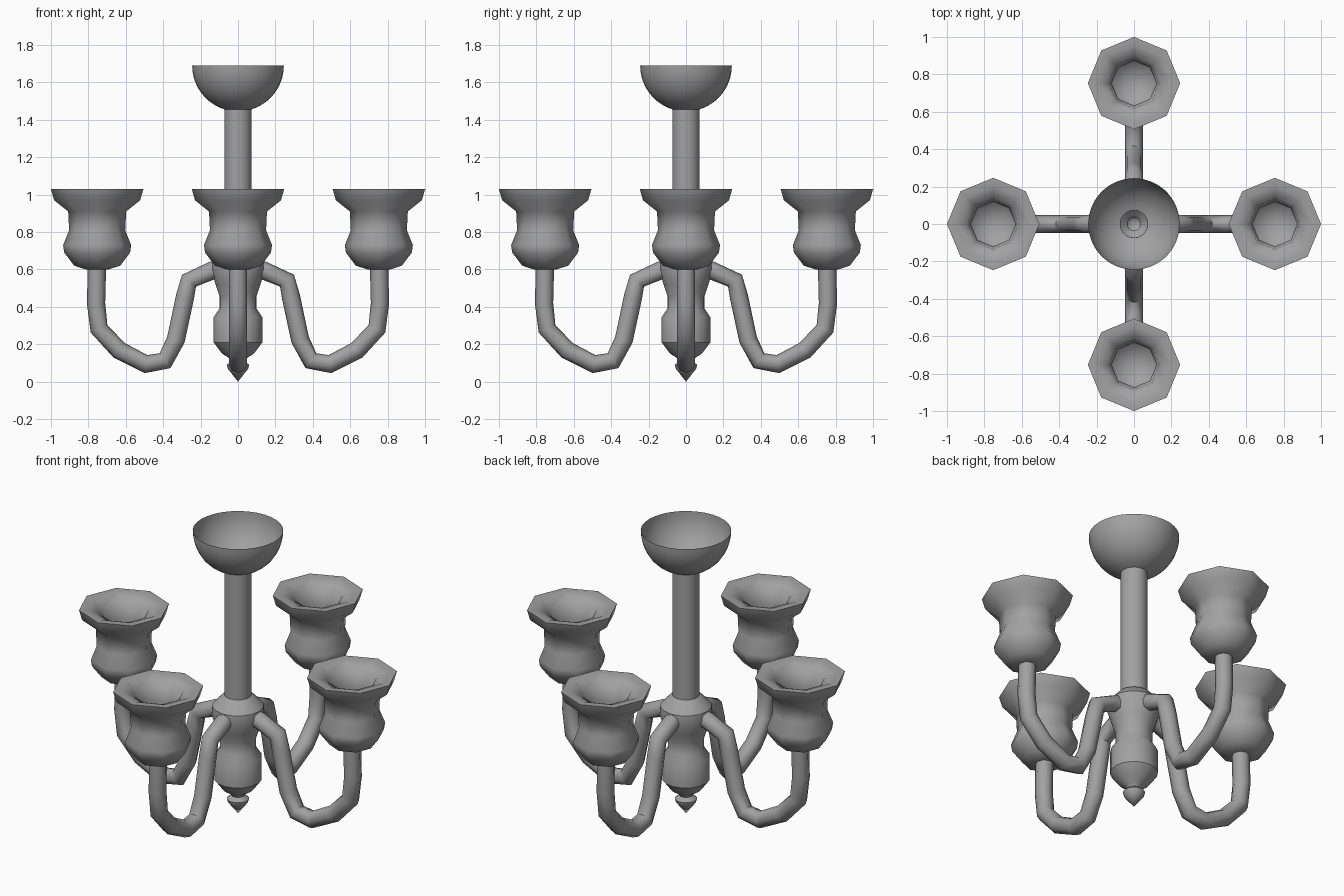
import bpy, bmesh, math
from mathutils import Matrix, Vector

cube = bpy.data.objects.get("Cube")
if cube:
    bpy.data.objects.remove(cube)

# One painted metal colour
GREY = (0.36, 0.36, 0.36, 1)
metal = bpy.data.materials.new("grey_metal")
metal.use_nodes = True
metal.diffuse_color = GREY
metal.node_tree.nodes["Principled BSDF"].inputs["Base Color"].default_value = GREY


def smooth(obj, angle):
    bpy.ops.object.select_all(action="DESELECT")
    obj.select_set(True)
    bpy.context.view_layer.objects.active = obj
    bpy.ops.object.shade_smooth_by_angle(angle=math.radians(angle))


def lathe(name, profile, sides, center=(0, 0, 0), angle=40):
    """Turn a (radius, height) profile around the vertical axis."""
    bm = bmesh.new()
    verts = [bm.verts.new((r, 0, z)) for r, z in profile]
    edges = [bm.edges.new(pair) for pair in zip(verts, verts[1:])]
    bmesh.ops.spin(bm, geom=verts + edges, cent=(0, 0, 0), axis=(0, 0, 1),
                   angle=math.tau, steps=sides)
    bmesh.ops.remove_doubles(bm, verts=bm.verts, dist=0.0005)
    bmesh.ops.recalc_face_normals(bm, faces=bm.faces)
    mesh = bpy.data.meshes.new(name)
    bm.to_mesh(mesh)
    bm.free()
    mesh.materials.append(metal)
    obj = bpy.data.objects.new(name, mesh)
    obj.location = center
    bpy.context.collection.objects.link(obj)
    smooth(obj, angle)
    return obj


def tube(name, path, radius, turn):
    """Sweep a round section along a path in the xz plane."""
    curve = bpy.data.curves.new(name, "CURVE")
    curve.dimensions = "3D"
    curve.bevel_depth = radius
    curve.bevel_resolution = 2
    curve.use_fill_caps = True
    spline = curve.splines.new("POLY")
    spline.points.add(len(path) - 1)
    for point, (x, z) in zip(spline.points, path):
        point.co = (x, 0, z, 1)
    curve.materials.append(metal)
    obj = bpy.data.objects.new(name, curve)
    obj.rotation_euler.z = turn
    bpy.context.collection.objects.link(obj)
    bpy.ops.object.select_all(action="DESELECT")
    obj.select_set(True)
    bpy.context.view_layer.objects.active = obj
    bpy.ops.object.convert(target="MESH")
    smooth(bpy.context.object, 50)


# Ceiling bowl: open half sphere with a hole for the rod
BOWL, ROD, TOP = 0.245, 0.073, 1.69
start = math.acos(ROD / BOWL)
bowl = [(BOWL * math.cos(start * i / 10), TOP - BOWL * math.sin(start * i / 10))
        for i in range(11)]
lathe("ceiling_bowl", bowl, 32)

# Hollow hanging rod
lathe("hanging_rod", [(ROD, bowl[-1][1]), (ROD, 0.7)], 24)

# Turned hub with bulb and pointed finial
lathe("hub", [(ROD, 0.71), (0.09, 0.70), (0.14, 0.645), (0.145, 0.60),
              (0.12, 0.52), (0.1, 0.46), (0.1, 0.39), (0.13, 0.345),
              (0.13, 0.21), (0.085, 0.15), (0.045, 0.125), (0.035, 0.11),
              (0.06, 0.09), (0.055, 0.07), (0, 0)], 16, angle=35)

# Four arms, each carrying an eight-sided cup
arm_path = [(0.08, 0.595), (0.139, 0.594), (0.262, 0.54), (0.283, 0.455),
            (0.332, 0.225), (0.39, 0.112), (0.492, 0.094), (0.636, 0.168),
            (0.743, 0.283), (0.759, 0.42), (0.754, 0.62)]
cup_profile = [(0, 0.6), (0.06, 0.6), (0.123, 0.62), (0.176, 0.69),
               (0.182, 0.73), (0.15, 0.81), (0.155, 0.91), (0.23, 0.97),
               (0.247, 1.03), (0.205, 1.03), (0.135, 1.0), (0.12, 0.9),
               (0.12, 0.81), (0.15, 0.73), (0.11, 0.66), (0, 0.64)]
for i, side in enumerate(("left", "back", "right", "front")):
    turn = i * math.pi / 2
    tube(side + "_arm", arm_path, 0.049, turn)
    spot = Matrix.Rotation(turn, 3, "Z") @ Vector((0.753, 0, 0))
    lathe(side + "_cup", cup_profile, 8, spot, angle=60)
